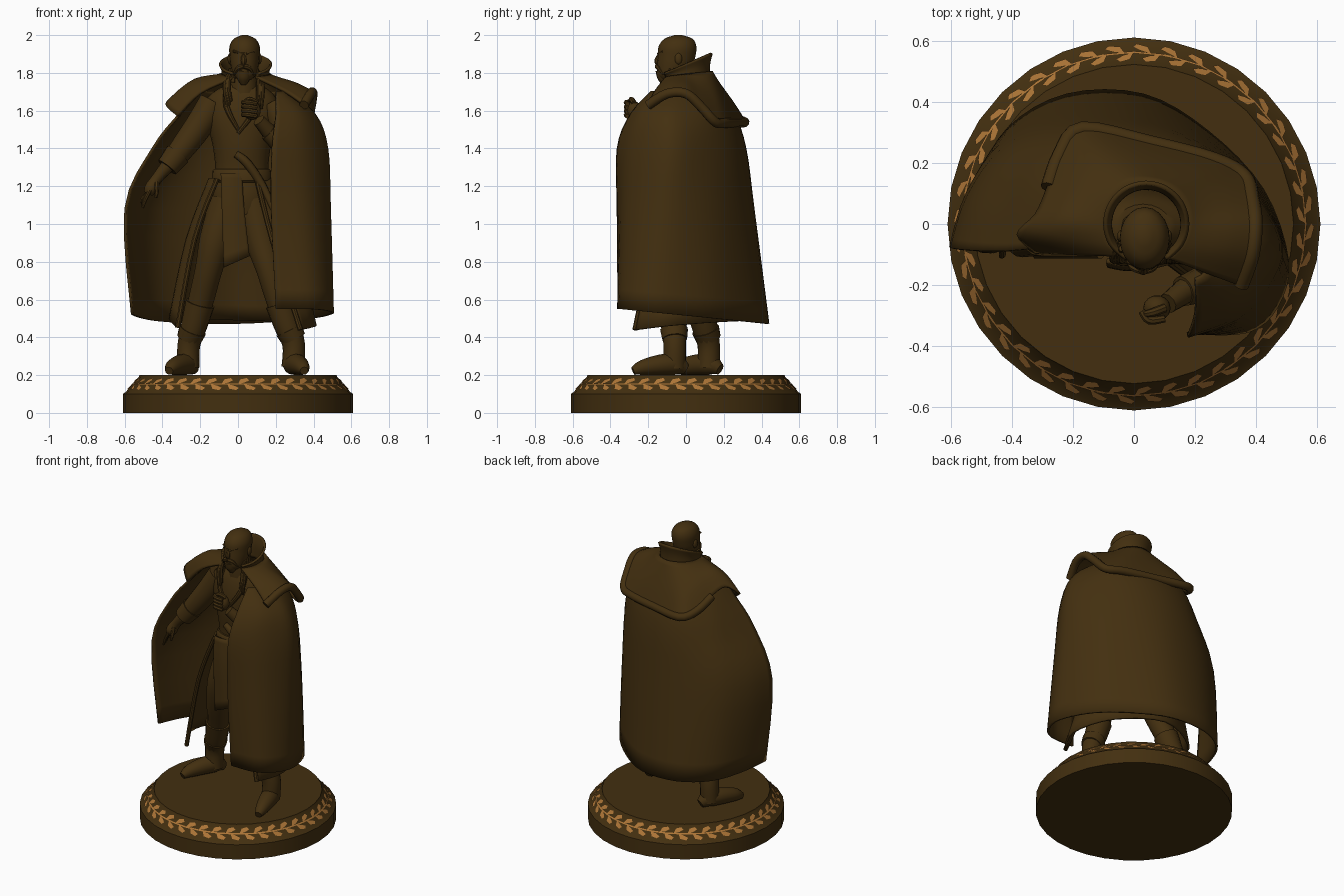
import bpy, bmesh, math
from mathutils import Vector as V


def material(name, col):
    m = bpy.data.materials.new(name)
    m.diffuse_color = (*col, 1)
    return m


BRONZE = material("dark bronze", (0.056, 0.0285, 0.005))
GOLD = material("gold", (0.42, 0.18, 0.038))


def make(name, verts, faces, mat=BRONZE, thick=0):
    me = bpy.data.meshes.new(name)
    me.from_pydata([tuple(v)[:3] for v in verts], [], faces)
    bm = bmesh.new()
    bm.from_mesh(me)
    bmesh.ops.recalc_face_normals(bm, faces=bm.faces)
    bm.to_mesh(me)
    bm.free()
    me.materials.append(mat)
    ob = bpy.data.objects.new(name, me)
    bpy.context.collection.objects.link(ob)
    if thick:
        s = ob.modifiers.new("thickness", 'SOLIDIFY')
        s.thickness, s.offset = thick, 0
    return ob


def spline(pts, k):
    """Smooth curve through points, k steps per segment."""
    p = [V(q) for q in pts]
    p = [p[0]] + p + [p[-1]]
    out = []
    for a, b, c, d in zip(p, p[1:], p[2:], p[3:]):
        for j in range(k):
            t = j / k
            out.append(0.5 * (2 * b + (c - a) * t + (2 * a - 5 * b + 4 * c - d) * t * t
                              + (3 * b - a - 3 * c + d) * t ** 3))
    return out + [p[-1]]


def loft(name, rings, closed=False, k=4, kv=4, thick=0):
    if not closed:
        rings = [spline(r, k) for r in rings]
    n = len(rings[0])
    cols = [spline([r[i] for r in rings], kv) for i in range(n)]
    m = len(cols[0])
    verts = [cols[i][j] for j in range(m) for i in range(n)]
    faces = [(j * n + i, j * n + (i + 1) % n, (j + 1) * n + (i + 1) % n, (j + 1) * n + i)
             for j in range(m - 1) for i in range(n if closed else n - 1)]
    if closed:
        faces += [tuple(range(n)), tuple(range((m - 1) * n, m * n))]
    return make(name, verts, faces, thick=thick)


def ell(cx, cy, z, rx, ry, n=20):
    return [V((cx + rx * math.cos(2 * math.pi * i / n), cy + ry * math.sin(2 * math.pi * i / n), z))
            for i in range(n)]


def tube(name, pts, k=4, n=10):
    """Round limb through (x, y, z, radius) points."""
    c = spline(pts, k)
    rings, u = [], V((0.31, 0.2, 0.93))
    for i, q in enumerate(c):
        t = (c[min(i + 1, len(c) - 1)] - c[max(i - 1, 0)]).to_3d().normalized()
        u = (u - t * u.dot(t)).normalized()
        w = t.cross(u)
        rings.append([q.to_3d() + q[3] * (u * math.cos(2 * math.pi * j / n) + w * math.sin(2 * math.pi * j / n))
                      for j in range(n)])
    return loft(name, rings, closed=True, kv=1)


def ball(name, c, r):
    a = [math.radians(x) for x in range(-85, 86, 17)]
    return loft(name, [ell(c[0], c[1], c[2] + r[2] * math.sin(t), r[0] * math.cos(t), r[1] * math.cos(t), 14)
                       for t in a], closed=True, kv=1)


# round plinth with a sloped band
N = 32
loft("plinth", [ell(0, 0, z, r, r, N) for r, z in
                ((.61, 0), (.61, .1), (.595, .11), (.525, .19), (.522, .2), (.51, .2))], closed=True, kv=1)


# gold leaf garland lying on the sloped band
def band(a, t):
    s = 2 * math.pi / N
    r = (.595 - .07 * t + .003) * math.cos(s / 2) / math.cos(a % s - s / 2)
    return r * math.cos(a), r * math.sin(a), .11 + .08 * t + .0026


lv, lf = [], []
step = 2 * math.pi / 40
for i in range(40):
    a = i * step
    shapes = [[(0, .46), (.5, .46), (.5, .54), (0, .54)], [(.5, .46), (1, .46), (1, .54), (.5, .54)]]
    for s, sh in ((1, 0), (-1, .35)):
        shapes.append([(sh, .5), (sh + .15, .5 + s * .31), (sh + .55, .5 + s * .4),
                       (sh + .7, .5 + s * .25), (sh + .4, .5 + s * .1)])
    for q in shapes:
        lf.append(tuple(range(len(lv), len(lv) + len(q))))
        lv += [band(a + x * step, t) for x, t in q]
make("leaf_garland", lv, lf, GOLD)

# long cloak, rings from shoulders to hem, left front round the back to right front
cloak = [
    (1.70, [(-.2, -.08), (-.2, 0), (-.17, .08), (-.1, .13), (.01, .15), (.12, .13), (.2, .07), (.25, -.02),
            (.25, -.1), (.23, -.16), (.2, -.18)]),
    (1.58, [(-.31, -.08), (-.3, .03), (-.26, .14), (-.17, .23), (0, .25), (.17, .21), (.31, .11), (.4, -.05),
            (.385, -.15), (.32, -.24), (.2, -.29)]),
    (1.4, [(-.45, -.09), (-.41, .05), (-.34, .19), (-.2, .29), (0, .31), (.2, .25), (.36, .12), (.47, -.06),
           (.425, -.2), (.33, -.3), (.18, -.36)]),
    (1.08, [(-.595, -.08), (-.54, .09), (-.42, .25), (-.22, .34), (.02, .35), (.22, .27), (.39, .12), (.485, -.08),
            (.44, -.23), (.34, -.325), (.175, -.36)])]
rings = [[(x, y, z) for x, y in r] for z, r in cloak]
rings.append([(x, y, .515 - .1 * y) for x, y in
              [(-.56, -.06), (-.51, .13), (-.41, .31), (-.22, .42), (.03, .42), (.24, .3), (.42, .11),
               (.5, -.12), (.465, -.27), (.37, -.35), (.2, -.355)]])
loft("cloak", rings, thick=.014)

# shoulder mantle with rolled hem
edge = [(.35, -.2, 1.63), (.385, -.1, 1.69), (.395, 0, 1.69), (.385, .08, 1.62), (.36, .155, 1.54), (.26, .21, 1.535),
        (.05, .265, 1.535), (-.17, .31, 1.54), (-.24, .23, 1.57), (-.28, .12, 1.64), (-.32, .03, 1.68),
        (-.38, -.03, 1.63), (-.32, -.09, 1.57)]
inner, middle = [], []
for i, e in enumerate(edge):
    a = math.radians(-65 + 310 * i / (len(edge) - 1))
    p = V((.04 + .125 * math.cos(a), .01 + .125 * math.sin(a), 1.79 + .015 * math.sin(a)))
    inner.append(p)
    middle.append(p.lerp(V(e), .6) + V((0, 0, .012 if i < 8 else .04)))
loft("mantle", [inner, middle, edge], thick=.016)
tube("mantle_roll", [(*e, .026) for e in edge[:10]])

# standing collar
ca = [math.radians(-60 + 30 * i) for i in range(11)]
loft("collar", [[(.04 + r * math.cos(a), .0 + r * math.sin(a), z + h * (1 + math.sin(a)) / 2) for a in ca]
                for r, z, h in ((.12, 1.75, 0), (.12, 1.78, .06), (.135, 1.79, .115))], thick=.014)

# head and face
loft("head", [ell(.035, y, z, rx, ry) for y, z, rx, ry in
              ((-.1, 1.765, .035, .035), (-.085, 1.79, .06, .065), (-.06, 1.84, .075, .093), (-.05, 1.89, .08, .1),
               (-.045, 1.94, .08, .1), (-.04, 1.98, .058, .075), (-.04, 2.0, .015, .02))], closed=True, kv=3)
tube("neck", [(.03, -.02, 1.68, .08), (.03, -.03, 1.82, .07)])
tube("nose", [(.03, -.14, 1.895, .011), (.03, -.152, 1.865, .016), (.03, -.147, 1.845, .012)], n=8)
tube("beard", [(.03, -.12, 1.815, .042), (.03, -.115, 1.77, .036), (.03, -.115, 1.735, .012)])
for s, side in ((-1, "left"), (1, "right")):
    tube("moustache_" + side, [(.03, -.153, 1.835, .013), (.03 + s * .03, -.142, 1.825, .014),
                               (.03 + s * .052, -.12, 1.79, .006)], n=8)
    tube("brow_" + side, [(.038 + s * .005, -.145, 1.9, .009), (.03 + s * .055, -.122, 1.915, .007)], n=8)
    ball("ear_" + side, (.035 + s * .078, -.04, 1.875), (.012, .02, .03))
    for j in range(3):
        tube("side_braid_" + side, [(.03 + s * .07, -.08 + j * .02, 1.82, .01), (.03 + s * (.08 + j * .01), -.11, 1.73, .012),
                                    (.035 + s * (.07 + j * .01), -.125, 1.65 - j * .02, .007)], n=8)

# torso and tunic
loft("torso", [ell(x, -.005, z, rx, ry) for x, z, rx, ry in
               ((.02, 1.05, .14, .1), (.02, 1.15, .155, .115), (.02, 1.28, .14, .105), (.02, 1.42, .155, .12),
                (.02, 1.56, .19, .12), (.02, 1.67, .18, .1), (.03, 1.74, .09, .07))], closed=True)
tube("lapel_left", [(-.06, -.065, 1.74, .014), (-.06, -.115, 1.62, .016), (0, -.125, 1.5, .01)], n=8)
tube("lapel_right", [(.11, -.065, 1.74, .014), (.1, -.115, 1.62, .016), (.0, -.125, 1.48, .01)], n=8)
loft("belt", [ell(.02, -.005, z, r, r - .03) for z, r in ((1.22, .15), (1.23, .158), (1.28, .156), (1.29, .147))],
     closed=True, kv=1)
tube("sash", [(-.01, -.12, 1.37, .02), (.05, -.125, 1.32, .024), (.13, -.11, 1.2, .022), (.2, -.12, 1.05, .016)])
loft("front_tabard", [[(a, y, z), ((a + b) / 2, y - .01, z + d / 2), (b, y, z + d)] for a, b, y, z, d in
                      ((-.09, .02, -.12, 1.27, 0), (-.085, .03, -.135, 1.1, 0), (-.075, .06, -.135, .77, .06))], thick=.016)

# long coat skirt open at the front, with edge borders
skirt = [[(-.11, -.1, 1.24), (-.15, -.01, 1.24), (-.1, .08, 1.24), (.02, .11, 1.24), (.14, .08, 1.24), (.18, -.01, 1.24),
          (.1, -.11, 1.24)],
         [(-.23, -.1, .92), (-.27, 0, .92), (-.2, .16, .92), (.02, .24, .92), (.24, .12, .92), (.3, -.06, .92),
          (.18, -.17, .92)],
         [(-.32, -.1, .45), (-.36, 0, .5), (-.28, .19, .5), (.02, .33, .49), (.3, .16, .48), (.41, -.1, .46),
          (.33, -.27, .44)]]
loft("coat_skirt", skirt, thick=.014)
for i, side in ((0, "left"), (-1, "right")):
    tube("coat_border_" + side, [(*r[i], .014) for r in skirt], n=8)

# legs, boots and shoes
legs = {"left": [(-.05, 0, 1.12, .1), (-.115, -.01, .92, .09), (-.155, .01, .76, .074), (-.2, .07, .58, .068),
                 (-.26, .12, .36, .05)],
        "right": [(.08, -.01, 1.12, .1), (.12, -.04, .92, .086), (.165, -.07, .76, .07), (.22, -.07, .58, .066),
                  (.295, -.06, .36, .05)]}
feet = {"left": [(-.235, .18, .03), (-.26, .13, .055), (-.3, .06, .055), (-.345, -.03, .042), (-.365, -.08, .022)],
        "right": [(.28, .0, .03), (.29, -.05, .055), (.315, -.13, .055), (.34, -.23, .04), (.35, -.28, .022)]}
for side in legs:
    p = legs[side]
    tube("leg_" + side, p, n=14)
    x, y, z, r = p[3]
    ax, ay = p[4][:2]
    tube("boot_" + side, [(x, y, z, r + .01), ((x + ax) / 2, (y + ay) / 2, .47, .07), (ax, ay, .36, .06),
                          (ax - .005, ay, .24, .06)], n=14)
    tube("boot_cuff_" + side, [((x + ax * 2) / 3, (y + ay * 2) / 3, .44, .074), (ax, ay, .39, .066)], n=14)
    tube("shoe_" + side, [(fx, fy, .2 + fr, fr) for fx, fy, fr in feet[side]], n=12)

# lowered arm with open hand
tube("arm_lowered", [(-.13, 0, 1.64, .08), (-.2, -.015, 1.53, .075), (-.28, -.03, 1.42, .068), (-.36, -.045, 1.32, .055)], n=14)
tube("cuff_lowered", [(-.32, -.035, 1.37, .07), (-.375, -.05, 1.3, .06)], n=14)
tube("wrist_lowered", [(-.37, -.05, 1.31, .04), (-.43, -.055, 1.24, .03), (-.46, -.06, 1.19, .036), (-.475, -.06, 1.16, .025)])
for j in range(4):
    y = -.085 + .018 * j
    tube("finger_lowered", [(-.465, y, 1.18, .011), (-.49 - .006 * j, y, 1.13, .01), (-.505, y, 1.085 + .008 * j, .007)], n=8)
tube("thumb_lowered", [(-.43, -.08, 1.22, .013), (-.43, -.1, 1.17, .011), (-.435, -.105, 1.14, .008)], n=8)

# raised arm with clenched fist
tube("arm_raised", [(.2, -.02, 1.62, .08), (.26, -.1, 1.48, .07), (.25, -.18, 1.42, .064), (.16, -.22, 1.49, .05)], n=14)
tube("wrist_raised", [(.18, -.21, 1.47, .045), (.11, -.26, 1.55, .034)])
ball("fist", (.075, -.275, 1.6), (.045, .042, .05))
for j in range(4):
    z = 1.57 + .022 * j
    tube("finger_raised", [(.1, -.31, z, .012), (.05, -.315, z + .008, .014), (.025, -.285, z + .008, .012)], n=8)
tube("thumb_raised", [(.1, -.275, 1.64, .015), (.06, -.29, 1.66, .014), (.03, -.295, 1.64, .01)], n=8)

# smooth shading with crisp edges
for ob in bpy.context.scene.objects:
    ob.select_set(True)
    bpy.context.view_layer.objects.active = ob
bpy.ops.object.shade_smooth_by_angle(angle=math.radians(40))
